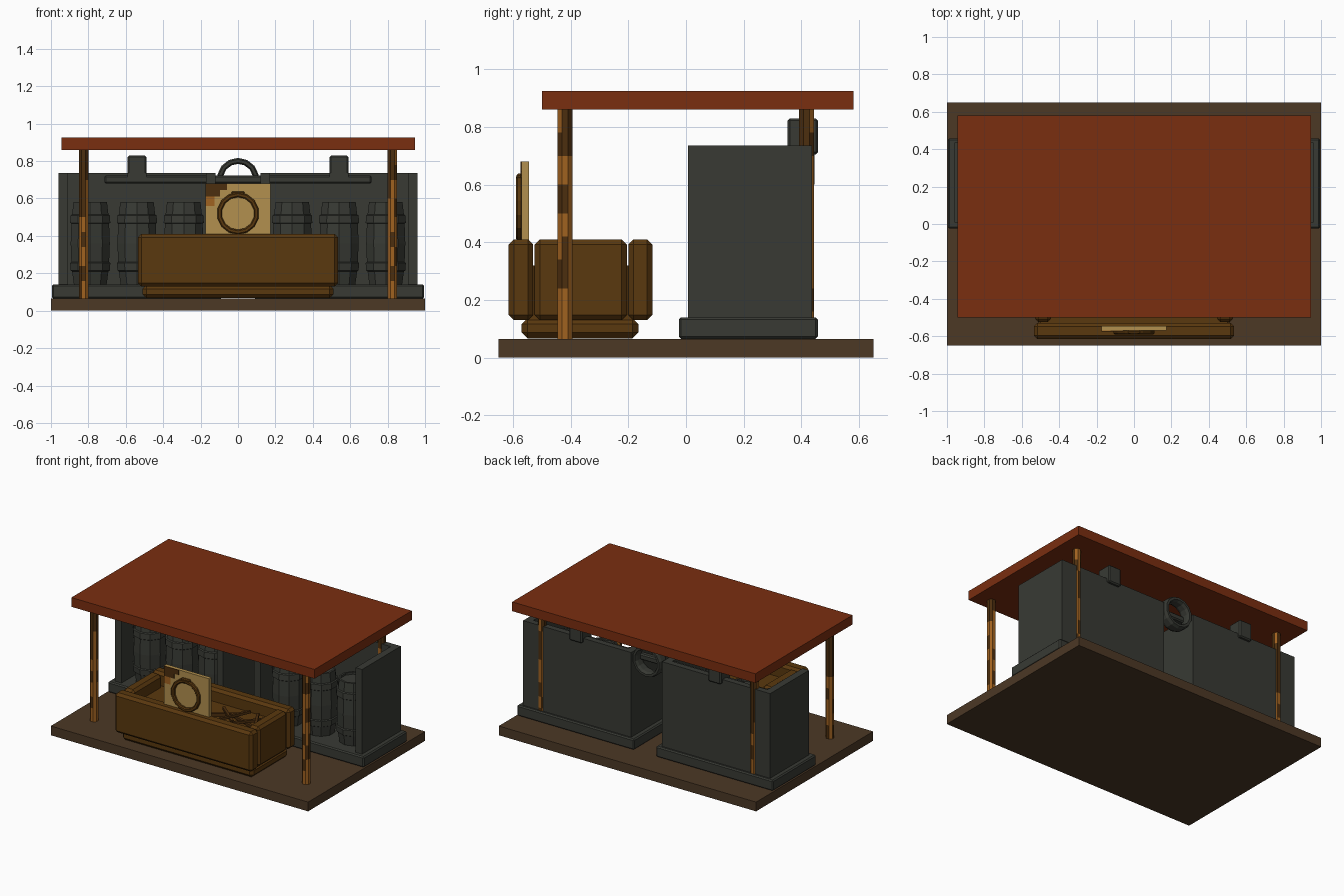
import bpy, bmesh, math, random
from mathutils import Matrix

if "Cube" in bpy.data.objects:
    bpy.data.objects.remove(bpy.data.objects["Cube"])

random.seed(4)


def srgb(r, g, b):
    f = lambda c: (c / 255 / 12.92) if c / 255 <= 0.04045 else ((c / 255 + 0.055) / 1.055) ** 2.4
    return (f(r), f(g), f(b), 1)


def material(name, *rgb):
    m = bpy.data.materials.new(name)
    m.diffuse_color = srgb(*rgb)
    m.use_nodes = True
    m.node_tree.nodes["Principled BSDF"].inputs["Base Color"].default_value = m.diffuse_color
    return m


ROOF = material("rust_red", 122, 46, 16)
BASE = material("earth_brown", 76, 56, 37)
GREY = material("iron_grey", 56, 58, 52)
BROWN = material("crate_brown", 90, 56, 14)
TAN = material("pale_wood", 178, 144, 78)
ORANGE = material("post_orange", 160, 98, 32)
DARK = material("dark_brown", 76, 46, 14)


def finish(name, bm, *mats):
    bmesh.ops.recalc_face_normals(bm, faces=bm.faces)
    me = bpy.data.meshes.new(name)
    bm.to_mesh(me)
    bm.free()
    for m in mats:
        me.materials.append(m)
    ob = bpy.data.objects.new(name, me)
    bpy.context.collection.objects.link(ob)
    return ob


def box(name, x0, x1, y0, y1, z0, z1, mat, bevel=0):
    bm = bmesh.new()
    bmesh.ops.create_cube(bm, size=1)
    for v in bm.verts:
        v.co = ((x0 + x1) / 2 + v.co.x * (x1 - x0),
                (y0 + y1) / 2 + v.co.y * (y1 - y0),
                (z0 + z1) / 2 + v.co.z * (z1 - z0))
    if bevel:
        bmesh.ops.bevel(bm, geom=bm.edges[:], offset=bevel, segments=1, affect='EDGES')
    return finish(name, bm, mat)


def lathe(name, x, y, profile, sides, *mats):
    """Closed column from (radius, height) rows, with capped ends."""
    bm = bmesh.new()
    rows = []
    for r, z in profile:
        rows.append([bm.verts.new((x + r * math.cos((i + 0.5) * math.tau / sides),
                                   y + r * math.sin((i + 0.5) * math.tau / sides), z))
                     for i in range(sides)])
    for a, b in zip(rows, rows[1:]):
        for i in range(sides):
            j = (i + 1) % sides
            bm.faces.new((a[i], a[j], b[j], b[i]))
    bm.faces.new(rows[0])
    bm.faces.new(rows[-1])
    return finish(name, bm, *mats)


def ring(name, y, z, rad, half_w, half_d, sides, mat):
    """Upright ring with a bevelled section, facing the front."""
    bm = bmesh.new()
    section = [(half_w, half_d * .5), (half_w * .5, half_d), (-half_w * .5, half_d), (-half_w, half_d * .5),
               (-half_w, -half_d * .5), (-half_w * .5, -half_d), (half_w * .5, -half_d), (half_w, -half_d * .5)]
    loops = []
    for i in range(sides):
        a = (i + .5) * math.tau / sides
        loops.append([bm.verts.new(((rad + w) * math.cos(a), y + d, z + (rad + w) * math.sin(a)))
                      for w, d in section])
    for i in range(sides):
        p, q = loops[i], loops[(i + 1) % sides]
        for k in range(8):
            m = (k + 1) % 8
            bm.faces.new((p[k], p[m], q[m], q[k]))
    return finish(name, bm, mat)


# Floor slab and flat roof
box("floor_slab", -1, 1, -.65, .65, 0, .065, BASE)
box("roof", -.945, .945, -.5, .58, .86, .925, ROOF)

# Four octagonal posts with darker worn sections
for sx, sn in ((-1, "left"), (1, "right")):
    for y, yn in ((-.42, "front"), (.418, "back")):
        levels = [.065, .16, .24, .34, .42, .5, .6, .7, .78, .86]
        post = lathe(f"{yn}_{sn}_post", sx * .825, y, [(.028, z) for z in levels], 8, ORANGE, DARK)
        for f in post.data.polygons:
            z = f.center.z
            limit = .5 if sx < 0 else .7
            chance = .8 if z > limit else .2
            f.material_index = 1 if random.random() < chance else 0

# Two open racks with barrels
profile = [(.092, .14), (.102, .21), (.110, .215), (.113, .255), (.106, .26), (.110, .36),
           (.106, .465), (.113, .47), (.110, .51), (.102, .515), (.094, .58), (.08, .58), (.08, .565)]
for s, sn in ((-1, "left"), (1, "right")):
    def side_box(name, xa, xb, *rest):
        box(f"{sn}_{name}", min(s * xa, s * xb), max(s * xa, s * xb), *rest)
    side_box("rack_plinth", .085, .995, -.025, .457, .065, .14, GREY, .008)
    side_box("rack_back", .12, .96, .395, .437, .14, .735, GREY)
    side_box("rack_outer_wall", .91, .96, .007, .395, .14, .735, GREY)
    side_box("rack_inner_wall", .12, .17, .007, .395, .14, .735, GREY)
    side_box("rail_bracket", .49, .59, .352, .385, .705, .735, GREY)
    side_box("bracket_post", .49, .59, .352, .458, .705, .83, GREY, .008)
    for i in range(3):
        lathe(f"{sn}_barrel_{i + 1}", s * (.29 + .25 * i), .15, profile, 10, GREY)

# Rail along the racks, with a ring in the gap between them
box("rail", -.715, .715, .355, .396, .68, .722, GREY, .008)
ring("rail_ring", .405, .705, .096, .016, .04, 14, GREY)

# Wooden trough
box("trough_foot", -.51, .51, -.57, -.165, .067, .137, BROWN, .02)
box("trough_floor", -.5, .5, -.56, -.16, .13, .32, BROWN)
box("trough_front_board", -.535, .535, -.615, -.53, .13, .41, BROWN, .018)
box("trough_back_board", -.535, .535, -.2, -.117, .13, .41, BROWN, .018)
for s, sn in ((-1, "left"), (1, "right")):
    a, b = sorted((s * .445, s * .528))
    box(f"trough_{sn}_board", a, b, -.525, -.205, .13, .41, BROWN, .018)

# Loose crossed sticks lying in the trough
for i in range(6):
    bm = bmesh.new()
    place = Matrix.Translation((.12 + .055 * i, -.36, .335 + .012 * (i % 3)))
    turn = Matrix.Rotation(math.radians((35, -40, 65, -20, 50, -60)[i]), 4, 'Z')
    bmesh.ops.create_cube(bm, size=1, matrix=place @ turn @ Matrix.Diagonal((.22, .018, .018, 1)))
    finish(f"stick_{i + 1}", bm, DARK)

# Sign board with a worn corner and a round emblem ring
box("sign_board", -.175, .175, -.57, -.545, .4, .68, TAN)
for i, (x1, z0) in enumerate(((-.125, .56), (-.095, .61), (-.06, .645))):
    box(f"sign_stain_{i + 1}", -.175, x1, -.573 - i * .0005, -.569, z0, .68, DARK if i else ORANGE)
ring("sign_ring", -.578, .52, .1, .013, .012, 14, BROWN)
box("sign_ring_lug", -.035, .035, -.588, -.568, .615, .638, BROWN, .006)
